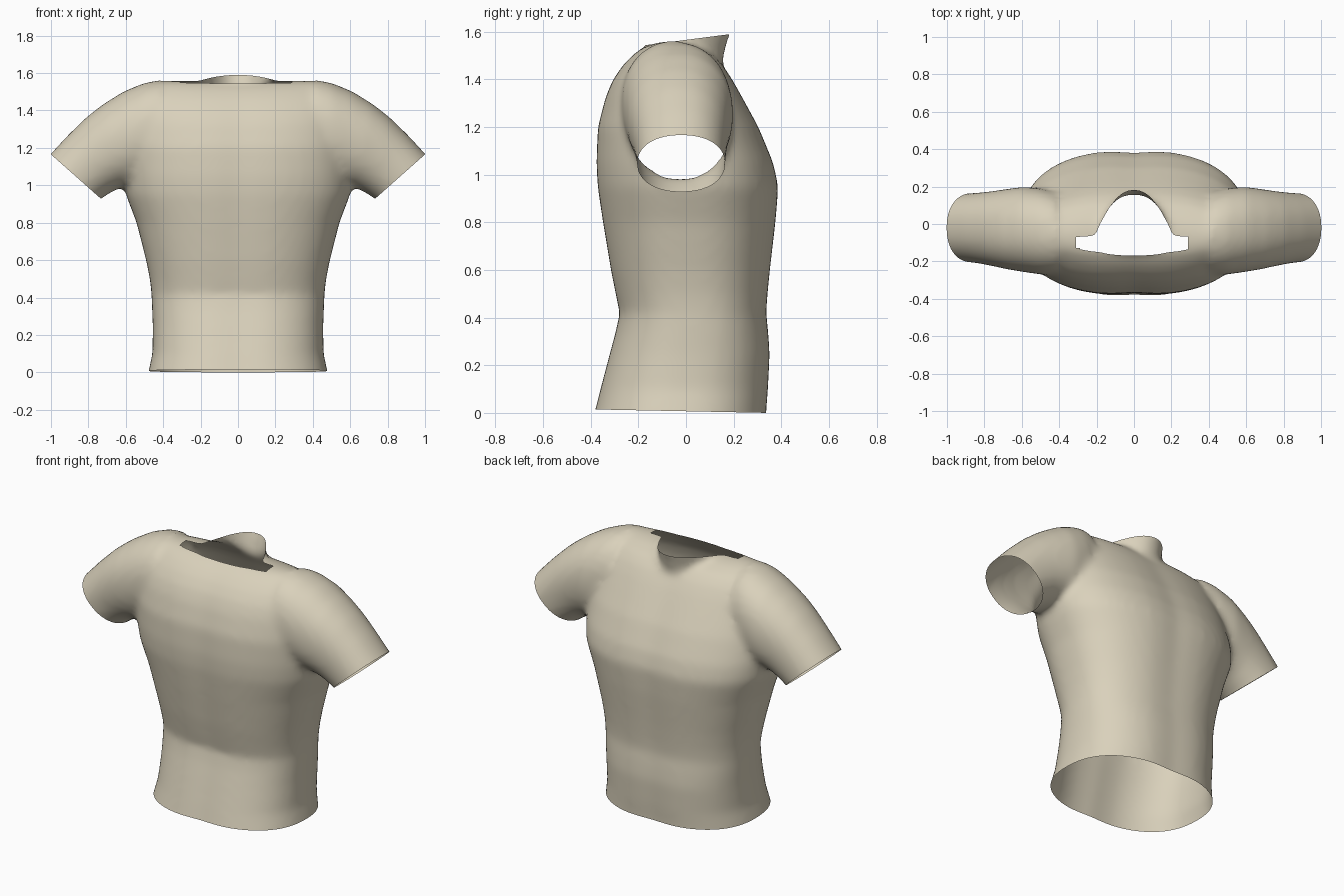
import bpy, bmesh, math
from mathutils import Vector

if "Cube" in bpy.data.objects:
    bpy.data.objects.remove(bpy.data.objects["Cube"])

N = 48


def spow(v, p):
    return math.copysign(abs(v) ** p, v)


def loft(bm, rings):
    """Closed solid through a list of rings."""
    loops = [[bm.verts.new(p) for p in r] for r in rings]
    faces = []
    for a, b in zip(loops, loops[1:]):
        for i in range(N):
            j = (i + 1) % N
            faces.append(bm.faces.new((a[i], a[j], b[j], b[i])))
    faces.append(bm.faces.new(loops[0][::-1]))
    faces.append(bm.faces.new(loops[-1]))
    bmesh.ops.recalc_face_normals(bm, faces=faces)


def angles():
    return [2 * math.pi * i / N for i in range(N)]


def torso_ring(z, w, y0, y1, n=2.4):
    mid, d = (y0 + y1) / 2, (y1 - y0) / 2
    pts = []
    for t in angles():
        x = w * spow(math.cos(t), 2 / n)
        dip = 1 - 0.04 * math.exp(-(x / 0.11) ** 2)
        pts.append((x, mid + d * dip * spow(math.sin(t), 2 / n), z))
    return pts


def sleeve_ring(side, xt, zt, xb, zb, y0, y1, n=2.2):
    top, bot = Vector((xt, 0, zt)), Vector((xb, 0, zb))
    c, u = (top + bot) / 2, (top - bot) / 2
    pts = []
    for t in angles():
        p = c + u * spow(math.cos(t), 2 / n)
        p.y = (y0 + y1) / 2 + (y1 - y0) / 2 * spow(math.sin(t), 2 / n)
        pts.append((side * p.x, p.y, p.z))
    return pts


def neck_ring(z, front, back):
    pts = []
    for t in angles():
        y = (front + back) / 2 + (back - front) / 2 * math.sin(t)
        w = 0.165 - 0.045 * math.sin(t)
        pts.append((w * spow(math.cos(t), 0.85), y, z))
    return pts


bm = bmesh.new()

# Torso: height, half width, front y, back y
loft(bm, [torso_ring(*r) for r in (
    (-0.12, 0.50, -0.43, 0.345), (0.0, 0.48, -0.395, 0.347), (0.10, 0.458, -0.37, 0.355),
    (0.25, 0.456, -0.33, 0.362), (0.34, 0.460, -0.305, 0.355), (0.42, 0.463, -0.288, 0.346),
    (0.50, 0.472, -0.305, 0.352), (0.60, 0.492, -0.325, 0.362), (0.80, 0.543, -0.358, 0.385),
    (0.95, 0.60, -0.38, 0.397), (1.05, 0.61, -0.385, 0.375), (1.20, 0.61, -0.378, 0.312),
    (1.33, 0.60, -0.343, 0.24), (1.40, 0.59, -0.312, 0.20), (1.46, 0.57, -0.27, 0.16),
    (1.51, 0.54, -0.22, 0.11), (1.545, 0.50, -0.165, 0.03), (1.558, 0.46, -0.12, -0.03))])

# Sleeves: top point, bottom point, front y, back y
for side in (1, -1):
    loft(bm, [sleeve_ring(side, *r) for r in (
        (0.42, 1.562, 0.42, 1.05, -0.27, 0.17), (0.50, 1.548, 0.50, 1.03, -0.27, 0.19),
        (0.61, 1.503, 0.57, 1.0, -0.257, 0.20), (0.72, 1.435, 0.63, 0.985, -0.243, 0.188),
        (0.81, 1.365, 0.67, 0.968, -0.228, 0.178), (0.91, 1.268, 0.70, 0.948, -0.214, 0.17),
        (1.005, 1.165, 0.735, 0.927, -0.205, 0.165), (1.09, 1.07, 0.80, 0.86, -0.20, 0.16))])

# Neck
loft(bm, [neck_ring(*r) for r in (
    (1.36, -0.13, 0.15), (1.48, -0.14, 0.155), (1.54, -0.15, 0.168), (1.60, -0.155, 0.188),
    (1.70, -0.155, 0.21))])

mesh = bpy.data.meshes.new("shirt_solid")
bm.to_mesh(mesh)
bm.free()
solid = bpy.data.objects.new("shirt_solid", mesh)
bpy.context.collection.objects.link(solid)

# Fuse the parts and soften the joins
fuse = solid.modifiers.new("fuse", 'REMESH')
fuse.mode = 'VOXEL'
fuse.voxel_size = 0.02
soft = solid.modifiers.new("soften", 'SMOOTH')
soft.factor = 0.5
soft.iterations = 12
dg = bpy.context.evaluated_depsgraph_get()
shell = bpy.data.meshes.new_from_object(solid.evaluated_get(dg))
bpy.data.objects.remove(solid)

# Cut open the hem, sleeve ends and neck
bm = bmesh.new()
bm.from_mesh(shell)


def cut_open(co, no, where):
    co, no = Vector(co), Vector(no)
    faces = [f for f in bm.faces if where(f.calc_center_median())]
    geom = set(faces)
    for f in faces:
        geom.update(f.edges)
        geom.update(f.verts)
    bmesh.ops.bisect_plane(bm, geom=list(geom), plane_co=co, plane_no=no, dist=1e-5)
    gone = []
    for f in bm.faces:
        c = f.calc_center_median()
        if where(c) and (c - co).dot(no) > 0:
            gone.append(f)
    bmesh.ops.delete(bm, geom=gone, context='FACES')


cut_open((0, 0.345, 0), (0, -0.02, -1), lambda c: c.z < 0.3)
for s in (1, -1):
    cut_open((s * 1.0, 0, 1.165), (s * 0.235, 0, -0.265), lambda c: c.x * s > 0.66 and c.z < 1.4)
cut_open((0, 0, 1.566), (0, -0.13, 1), lambda c: abs(c.x) < 0.3 and c.z > 1.5)

bm.to_mesh(shell)
bm.free()

shirt = bpy.data.objects.new("shirt", shell)
bpy.context.collection.objects.link(shirt)
cloth = bpy.data.materials.new("beige_cloth")
cloth.diffuse_color = (0.70, 0.64, 0.50, 1)
cloth.use_nodes = True
cloth.node_tree.nodes["Principled BSDF"].inputs["Base Color"].default_value = cloth.diffuse_color
shell.materials.clear()
shell.materials.append(cloth)
for p in shell.polygons:
    p.use_smooth = True
    p.material_index = 0
